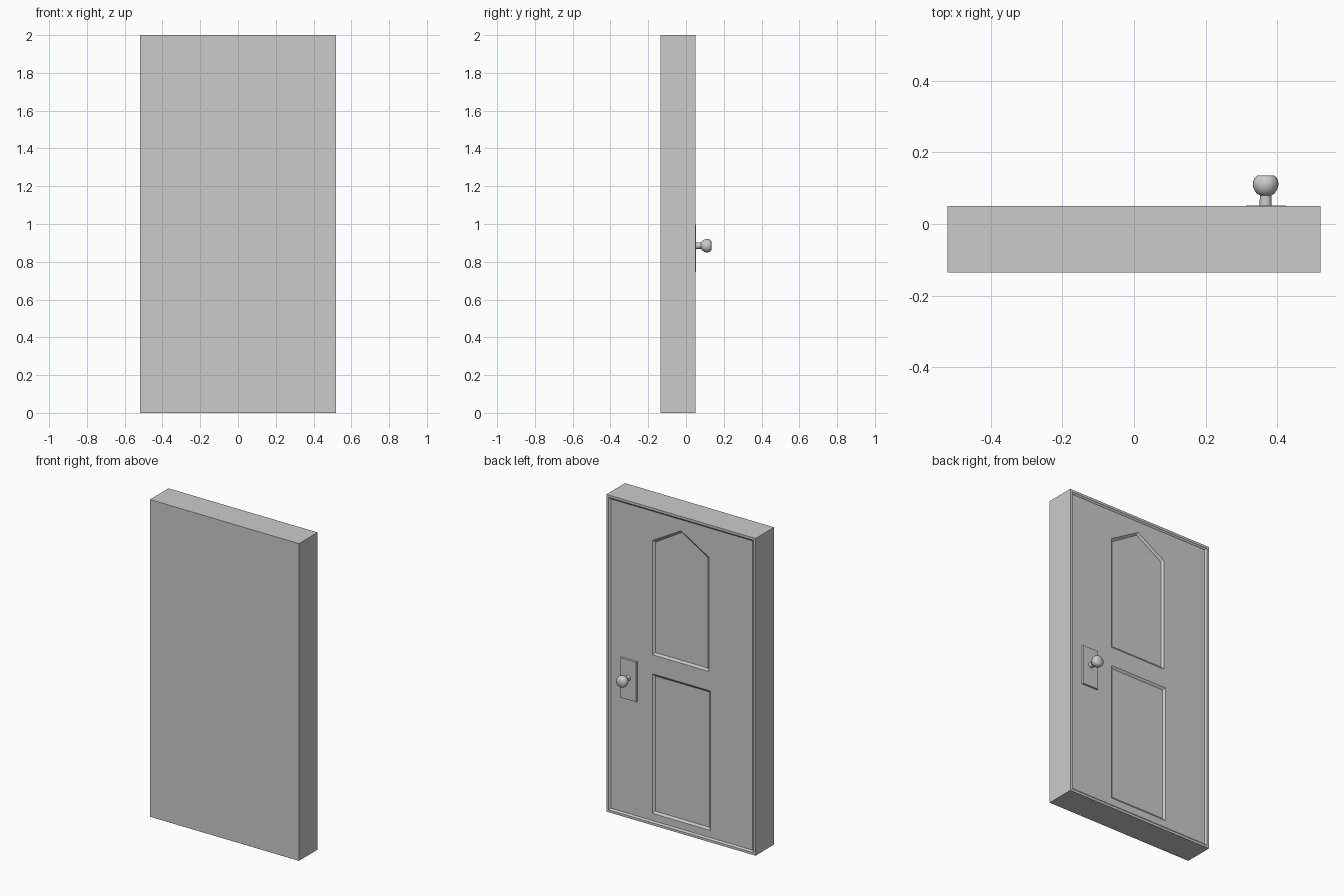
import bpy, bmesh, math

if "Cube" in bpy.data.objects:
    bpy.data.objects.remove(bpy.data.objects["Cube"])

BACK = 0.05                                   # rear plane of the slab rim
FIELD = 0.042                                 # slightly sunken door field


def rect(x0, x1, z0, z1):
    return [(x0, z0), (x1, z0), (x1, z1), (x0, z1)]


def loft(name, sections):
    """Solid through (y, outline) sections; outlines are (x, z) lists of equal length."""
    bm = bmesh.new()
    rings = [[bm.verts.new((x, y, z)) for x, z in pts] for y, pts in sections]
    n = len(rings[0])
    for a, b in zip(rings, rings[1:]):
        for i in range(n):
            j = (i + 1) % n
            bm.faces.new((a[i], a[j], b[j], b[i]))
    bm.faces.new(rings[0])
    bm.faces.new(rings[-1])
    bmesh.ops.recalc_face_normals(bm, faces=bm.faces)
    me = bpy.data.meshes.new(name)
    bm.to_mesh(me)
    bm.free()
    ob = bpy.data.objects.new(name, me)
    bpy.context.collection.objects.link(ob)
    return ob


def shrink(pts, d):
    """Pull an outline toward its middle by about d on each side."""
    xs, zs = [p[0] for p in pts], [p[1] for p in pts]
    cx, cz = (min(xs) + max(xs)) / 2, (min(zs) + max(zs)) / 2
    sx, sz = 1 - 2 * d / (max(xs) - min(xs)), 1 - 2 * d / (max(zs) - min(zs))
    return [(cx + (x - cx) * sx, cz + (z - cz) * sz) for x, z in pts]


def carve(target, name, outline, top, floor, slope):
    """Cut a shallow recess with sloping walls into the rear face."""
    cut = loft(name, [(BACK + 0.03, outline), (top, outline),
                      (floor, shrink(outline, slope))])
    cut.hide_render = True
    cut.hide_set(True)
    mod = target.modifiers.new(name, 'BOOLEAN')
    mod.operation, mod.solver, mod.object = 'DIFFERENCE', 'EXACT', cut


# Door slab with sunken field and two sunken panels
body = rect(-0.52, 0.52, 0, 2)
door = loft("door_slab", [(-0.135, body), (BACK, body)])
carve(door, "field_cutter", rect(-0.505, 0.505, 0.015, 1.985), BACK, FIELD, 0.01)
carve(door, "lower_panel_cutter", rect(-0.2, 0.205, 0.07, 0.95), FIELD, 0.032, 0.014)
arch = [(-0.19, 1.07), (0.205, 1.07), (0.205, 1.79), (0.005, 1.905), (-0.19, 1.79)]
carve(door, "upper_panel_cutter", arch, FIELD, 0.032, 0.014)

# Handle plate
loft("handle_plate", [(FIELD - 0.004, rect(0.31, 0.425, 0.745, 1.0)),
                      (0.052, rect(0.312, 0.423, 0.747, 0.998))])

# Turned door knob: (y, radius) profile spun around the y axis
profile = [(0.048, 0.017), (0.08, 0.016), (0.085, 0.025), (0.096, 0.032), (0.108, 0.036),
           (0.119, 0.035), (0.128, 0.031), (0.135, 0.024)]
circle = [(math.cos(math.tau * i / 24), math.sin(math.tau * i / 24)) for i in range(24)]
knob = loft("door_knob", [(y, [(0.367 + r * c, 0.885 + r * s) for c, s in circle])
                          for y, r in profile])
bpy.ops.object.select_all(action='DESELECT')
knob.select_set(True)
bpy.context.view_layer.objects.active = knob
bpy.ops.object.shade_smooth_by_angle(angle=math.radians(50))
